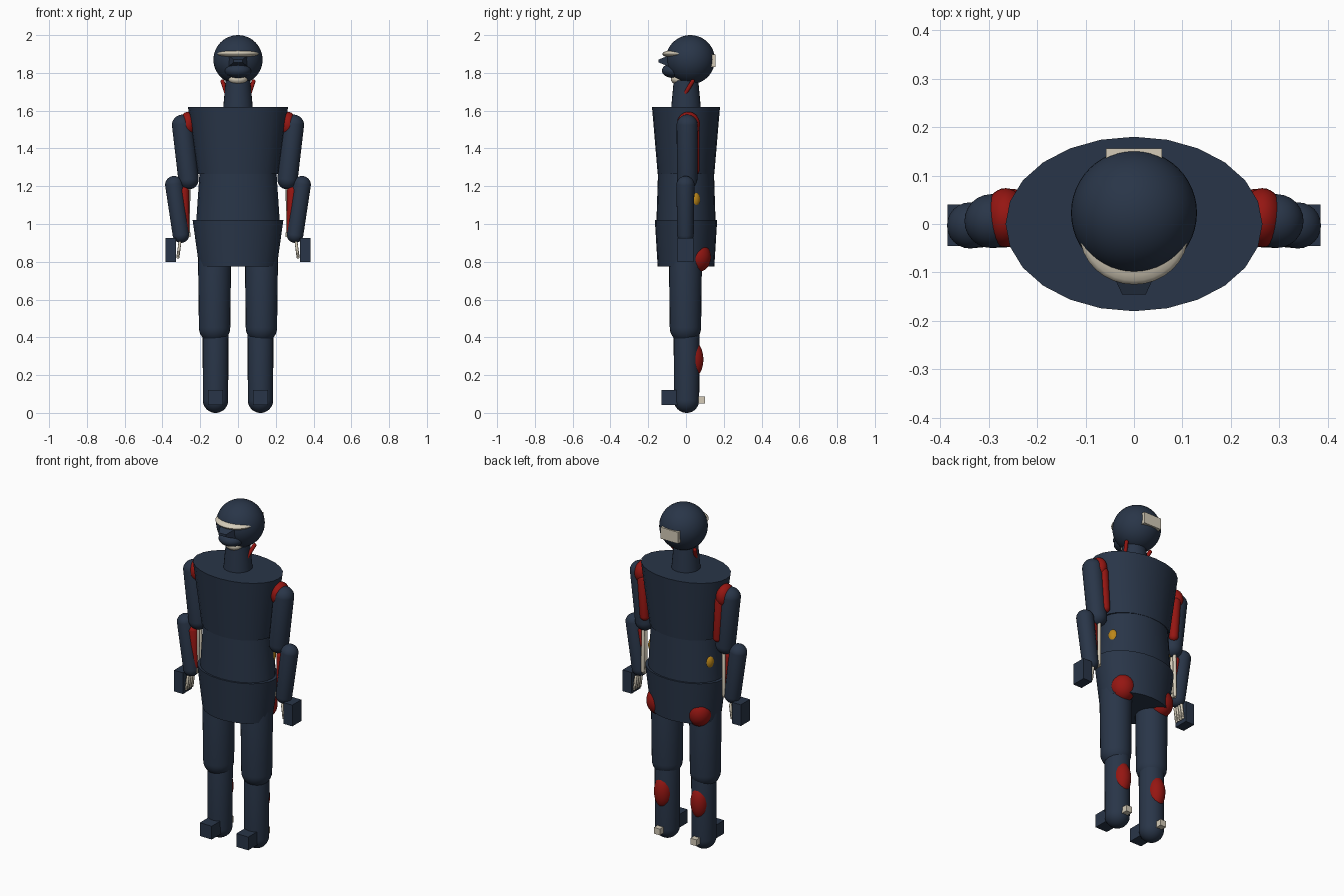
import bpy, bmesh
from mathutils import Matrix, Vector

if "Cube" in bpy.data.objects:
    bpy.data.objects.remove(bpy.data.objects["Cube"])


def material(name, rgb):
    m = bpy.data.materials.new(name)
    m.diffuse_color = (*rgb, 1)
    m.use_nodes = True
    m.node_tree.nodes["Principled BSDF"].inputs["Base Color"].default_value = m.diffuse_color
    return m


SUIT = material("navy_suit", (0.022, 0.036, 0.065))
MUSCLE = material("red_muscle", (0.30, 0.008, 0.006))
BONE = material("bone", (0.66, 0.60, 0.48))
ORGAN = material("amber_organ", (0.50, 0.24, 0.01))


def finish(bm, name, mat, smooth=True):
    bmesh.ops.recalc_face_normals(bm, faces=bm.faces)
    me = bpy.data.meshes.new(name)
    bm.to_mesh(me)
    bm.free()
    ob = bpy.data.objects.new(name, me)
    bpy.context.collection.objects.link(ob)
    me.materials.append(mat)
    if smooth:
        bpy.ops.object.select_all(action='DESELECT')
        ob.select_set(True)
        bpy.context.view_layer.objects.active = ob
        bpy.ops.object.shade_smooth_by_angle(angle=0.6)
    return ob


def ellipsoid(name, c, r, mat, seg=32):
    bm = bmesh.new()
    bmesh.ops.create_uvsphere(bm, u_segments=seg, v_segments=seg // 2, radius=1)
    bm.transform(Matrix.Translation(c) @ Matrix.Diagonal((*r, 1)))
    return finish(bm, name, mat)


def capsule(name, p, q, rp, rq, mat, seg=24):
    """Round-ended limb from p to q."""
    p, q = Vector(p), Vector(q)
    bm = bmesh.new()
    bmesh.ops.create_uvsphere(bm, u_segments=seg, v_segments=seg, radius=1)
    length = (q - p).length
    for v in bm.verts:
        if v.co.z > -1e-4:
            v.co = v.co * rq + Vector((0, 0, length))
        else:
            v.co = v.co * rp
    rot = (q - p).to_track_quat('Z', 'Y').to_matrix().to_4x4()
    bm.transform(Matrix.Translation(p) @ rot)
    return finish(bm, name, mat)


def frustum(name, z0, r0, z1, r1, mat, seg=24):
    """Vertical elliptical frustum, r = (half width, half depth)."""
    bm = bmesh.new()
    bmesh.ops.create_cone(bm, cap_ends=True, segments=seg, radius1=1, radius2=1, depth=2)
    for v in bm.verts:
        z, r = (z1, r1) if v.co.z > 0 else (z0, r0)
        v.co = (v.co.x * r[0], v.co.y * r[1], z)
    return finish(bm, name, mat)


def box(name, lo, hi, mat):
    bm = bmesh.new()
    bmesh.ops.create_cube(bm, size=1)
    lo, hi = Vector(lo), Vector(hi)
    bm.transform(Matrix.Translation((lo + hi) / 2) @ Matrix.Diagonal((*(hi - lo), 1)))
    return finish(bm, name, mat, False)


# torso
frustum("chest", 1.265, (0.213, 0.15), 1.62, (0.265, 0.18), SUIT)
frustum("abdomen", 1.0, (0.222, 0.157), 1.28, (0.203, 0.148), SUIT)
frustum("hips", 0.775, (0.206, 0.15), 1.02, (0.24, 0.165), SUIT)
frustum("neck", 1.60, (0.08, 0.08), 1.76, (0.065, 0.065), SUIT)

# head
ellipsoid("head", (0, 0.023, 1.87), (0.13, 0.13, 0.13), SUIT, 48)
ellipsoid("brow_bone", (0, -0.02, 1.9), (0.112, 0.105, 0.026), BONE)
ellipsoid("jaw_cover", (0, -0.062, 1.812), (0.07, 0.066, 0.04), SUIT)
ellipsoid("jaw_bone", (0, -0.035, 1.766), (0.05, 0.045, 0.03), BONE)
box("rear_skull_bone", (-0.058, 0.06, 1.83), (0.058, 0.156, 1.897), BONE)

# nose: tapered block pointing forward
bm = bmesh.new()
bmesh.ops.create_cube(bm, size=2)
for v in bm.verts:
    front = v.co.y < 0
    v.co = (v.co.x * (0.024 if front else 0.05), -0.146 if front else -0.09,
            1.863 + v.co.z * (0.007 if front else 0.03))
finish(bm, "nose", SUIT, False)

for s, side in ((-1, "right"), (1, "left")):
    def P(x, y, z):
        return (s * x, y, z)

    def side_box(name, x0, x1, y0, y1, z0, z1, mat):
        box(name + side, (min(s * x0, s * x1), y0, z0), (max(s * x0, s * x1), y1, z1), mat)

    # neck muscle and organ
    capsule("neck_muscle_" + side, P(0.082, 0.035, 1.755), P(0.03, -0.06, 1.6), 0.011, 0.011, MUSCLE, 12)
    ellipsoid("kidney_" + side, P(0.178, 0.045, 1.13), (0.031, 0.031, 0.045), ORGAN, 20)

    # arm
    capsule("upper_arm_" + side, P(0.294, 0.006, 1.523), P(0.262, 0.006, 1.237), 0.056, 0.054, SUIT)
    capsule("forearm_" + side, P(0.338, -0.003, 1.206), P(0.302, -0.003, 0.944), 0.048, 0.044, SUIT)
    side_box("hand_", 0.327, 0.385, -0.045, 0.04, 0.80, 0.925, SUIT)
    ellipsoid("shoulder_muscle_" + side, P(0.265, 0.013, 1.528), (0.045, 0.061, 0.066), MUSCLE)
    capsule("rear_arm_muscle_" + side, P(0.252, 0.045, 1.5), P(0.238, 0.045, 1.285), 0.028, 0.026, MUSCLE, 16)
    capsule("forearm_muscle_" + side, P(0.288, -0.004, 1.17), P(0.276, -0.004, 0.96), 0.03, 0.018, MUSCLE, 16)
    for y in (0.0, 0.024):
        capsule("forearm_bone_" + side, P(0.262, y, 1.19), P(0.264, y, 0.945), 0.01, 0.01, BONE, 12)
    side_box("wrist_bone_", 0.252, 0.275, -0.015, 0.025, 0.93, 0.955, BONE)
    for y in (-0.027, -0.009, 0.009, 0.027):
        capsule("finger_bone_" + side, P(0.308, y, 0.9), P(0.318, y, 0.825), 0.008, 0.008, BONE, 10)

    # leg
    capsule("thigh_" + side, P(0.124, -0.003, 0.86), P(0.124, -0.003, 0.452), 0.089, 0.083, SUIT)
    capsule("shin_" + side, P(0.119, 0.003, 0.45), P(0.119, 0.003, 0.067), 0.069, 0.067, SUIT)
    side_box("foot_", 0.08, 0.158, -0.13, 0.0, 0.042, 0.12, SUIT)
    side_box("heel_bone_", 0.10, 0.138, 0.03, 0.101, 0.05, 0.087, BONE)
    ellipsoid("seat_muscle_" + side, P(0.13, 0.062, 0.825), (0.07, 0.07, 0.08), MUSCLE)
    ellipsoid("calf_muscle_" + side, P(0.119, 0.04, 0.283), (0.05, 0.052, 0.095), MUSCLE)
